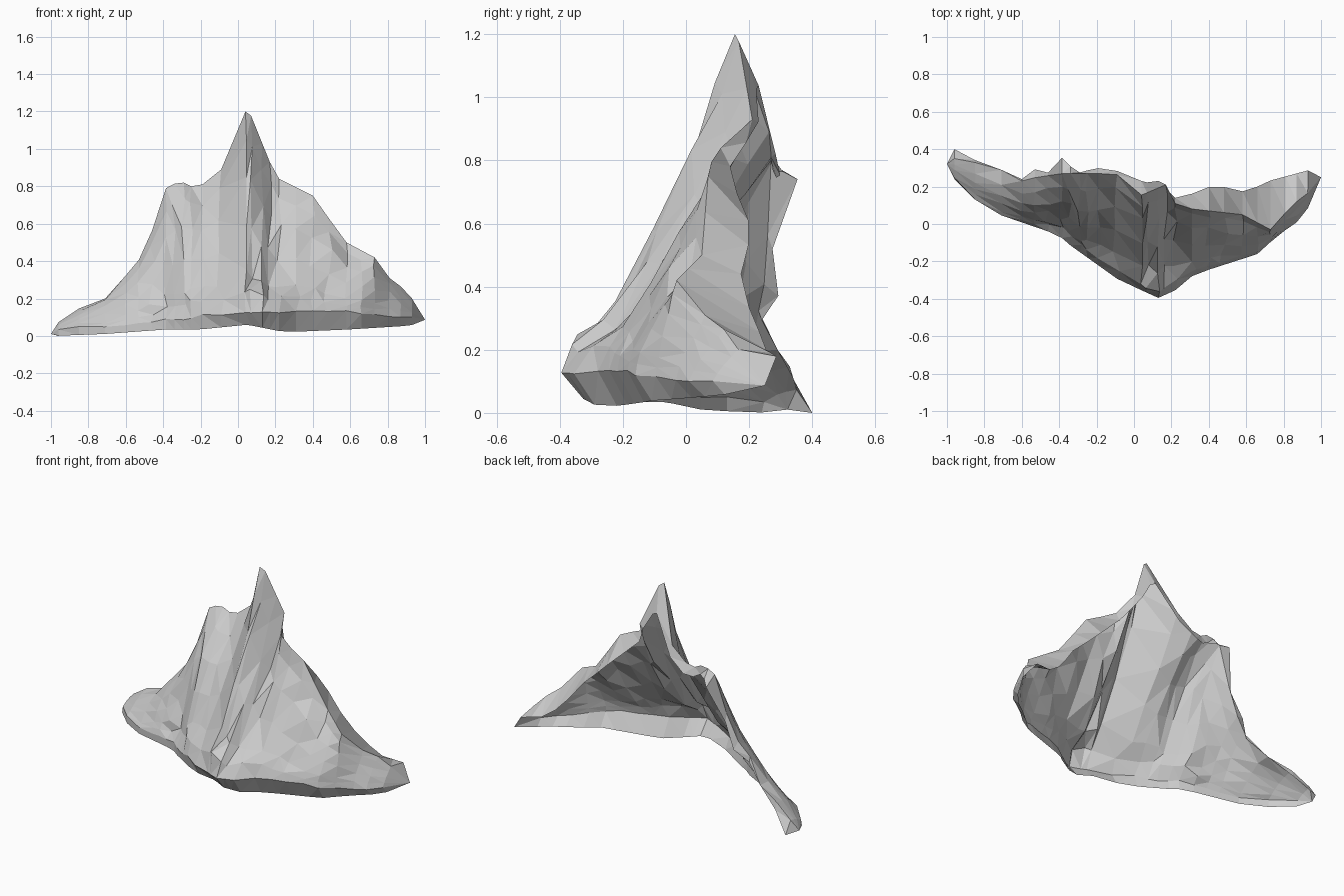
import bpy, bmesh, random
from mathutils import Vector

if "Cube" in bpy.data.objects:
    bpy.data.objects.remove(bpy.data.objects["Cube"])

random.seed(8)


def line(pts, x):
    """Piecewise-linear curve through (x, value) points."""
    if x <= pts[0][0]:
        return pts[0][1]
    for (xa, va), (xb, vb) in zip(pts, pts[1:]):
        if x <= xb:
            return va + (vb - va) * (x - xa) / (xb - xa)
    return pts[-1][1]


# Skyline seen from the front, and how far back it sits
ridge_z = [(-1, .02), (-.94, .10), (-.71, .22), (-.54, .38), (-.5, .49), (-.45, .58), (-.385, .79),
           (-.31, .83), (-.25, .80), (-.19, .81), (-.09, .89), (.04, 1.2), (.065, 1.19), (.17, .93),
           (.22, .84), (.4, .75), (.47, .65), (.58, .5), (.73, .42), (.81, .31), (.93, .22), (1, .09)]
ridge_y = [(-1, .33), (-.94, .36), (-.71, .28), (-.6, .23), (-.52, .25), (-.38, .27), (-.19, .27),
           (-.04, .26), (.04, .155), (.065, .165), (.17, .21), (.23, .09), (.4, .07), (.58, .05),
           (.73, -.03), (.77, 0), (.81, .06), (.93, .18), (1, .25)]
# Bulging foot of the cliff and the lower edge tucked under it
foot_y = [(-1, .32), (-.93, .18), (-.72, .05), (-.4, -.06), (-.36, -.10), (-.08, -.30), (.13, -.395),
          (.23, -.35), (.32, -.27), (.6, -.18), (.66, -.16), (.77, -.06), (.9, .03), (.96, .14), (1, .25)]
foot_z = [(-.7, .05), (-.4, .08), (-.1, .12), (.1, .12), (.6, .13), (.85, .1)]
edge_z = [(-1, 0), (-.72, .01), (-.38, .035), (-.2, .035), (.05, .06), (.25, .02), (.6, .035),
          (.92, .055), (1, .08)]
tuck = [(-1, 0), (-.4, 0), (-.2, .02), (.13, .07), (.3, .06), (.7, .05), (.9, .05), (1, .01)]
# Flap folding over the skyline at the back, deepest on the right
flap_y = [(-1, .33), (-.96, .40), (-.9, .36), (-.71, .29), (-.6, .24), (-.52, .30), (-.45, .27),
          (-.38, .36), (-.31, .27), (-.2, .30), (0, .27), (.05, .22), (.13, .23), (.23, .13),
          (.43, .21), (.6, .17), (.72, .23), (.98, .30), (1, .26)]
flap_drop = [(-1, .02), (-.96, .1), (-.9, .05), (-.71, .02), (-.38, .05), (-.1, .06), (.05, .17),
             (.2, .05), (.4, .14), (.58, .06), (.72, .17), (.81, .11), (1, 0)]
# Vertical folds in the face
fold = [(-.5, 0), (-.385, .06), (-.34, .03), (-.29, -.03), (-.2, 0), (-.05, .02), (.02, 0),
        (.13, -.02), (.22, .07), (.32, .02), (.55, 0)]

# Heights up the face, and how far each leans back at six stations across the width
levels = [.1, .2, .42, .65, .85]
stations = [-.55, -.25, .06, .35, .6, .78]
lean = [(.07, .1, .05, .08, .03, .06), (.14, .2, .27, .18, .08, .14), (.28, .37, .51, .42, .25, .35),
        (.45, .57, .75, .7, .55, .62), (.7, .8, .9, .88, .82, .85)]

columns = [-1, -.96, -.85, -.71, -.6, -.53, -.46, -.385, -.34, -.29, -.25, -.19, -.09,
           .04, .07, .13, .17, .22, .31, .4, .48, .58, .66, .73, .81, .87, .93, 1]


def shake(amount):
    return random.uniform(-amount, amount)


def column_points(x, gap):
    """One vertical section, from tucked lower edge over the skyline to the rear flap."""
    top, low = line(ridge_z, x), line(edge_z, x)
    yt, yf = line(ridge_y, x), line(foot_y, x)
    foot = min(line(foot_z, x), low + (top - low) * .4)
    size = min(1, (top - low) / .6) ** 2
    pts = [Vector((x, yf + line(tuck, x), low)), Vector((x, yf, foot + shake(.01) * size))]
    for f, ks in zip(levels, lean):
        k = line(list(zip(stations, ks)), x)
        y = yf + (yt - yf) * k + line(fold, x) * min(1, f * 2.5) * (1.1 - f)
        pts.append(Vector((x + shake(gap * .3) * size, y + shake(.012) * size,
                           foot + (top - foot) * (f + shake(.03) * size))))
    pts.append(Vector((x, yt, top)))
    pts.append(Vector((x, line(flap_y, x), max(0, top - line(flap_drop, x)))))
    return pts


# Cliff shell: sections joined into faceted triangles, open at the back and underneath
bm = bmesh.new()
grid = []
for i, x in enumerate(columns):
    gap = min(abs(x - columns[j]) for j in (i - 1, i + 1) if 0 <= j < len(columns))
    grid.append([bm.verts.new(p) for p in column_points(x, gap)])
for left, right in zip(grid, grid[1:]):
    for j in range(len(left) - 1):
        a, b, c, d = left[j], right[j], right[j + 1], left[j + 1]
        if (a.co - c.co).length < (b.co - d.co).length:
            tris = ((a, b, c), (a, c, d))
        else:
            tris = ((a, b, d), (b, c, d))
        for t in tris:
            bm.faces.new(t)
bmesh.ops.remove_doubles(bm, verts=bm.verts, dist=.025)

mesh = bpy.data.meshes.new("rock_cliff")
bm.to_mesh(mesh)
bm.free()
cliff = bpy.data.objects.new("rock_cliff", mesh)
bpy.context.collection.objects.link(cliff)
